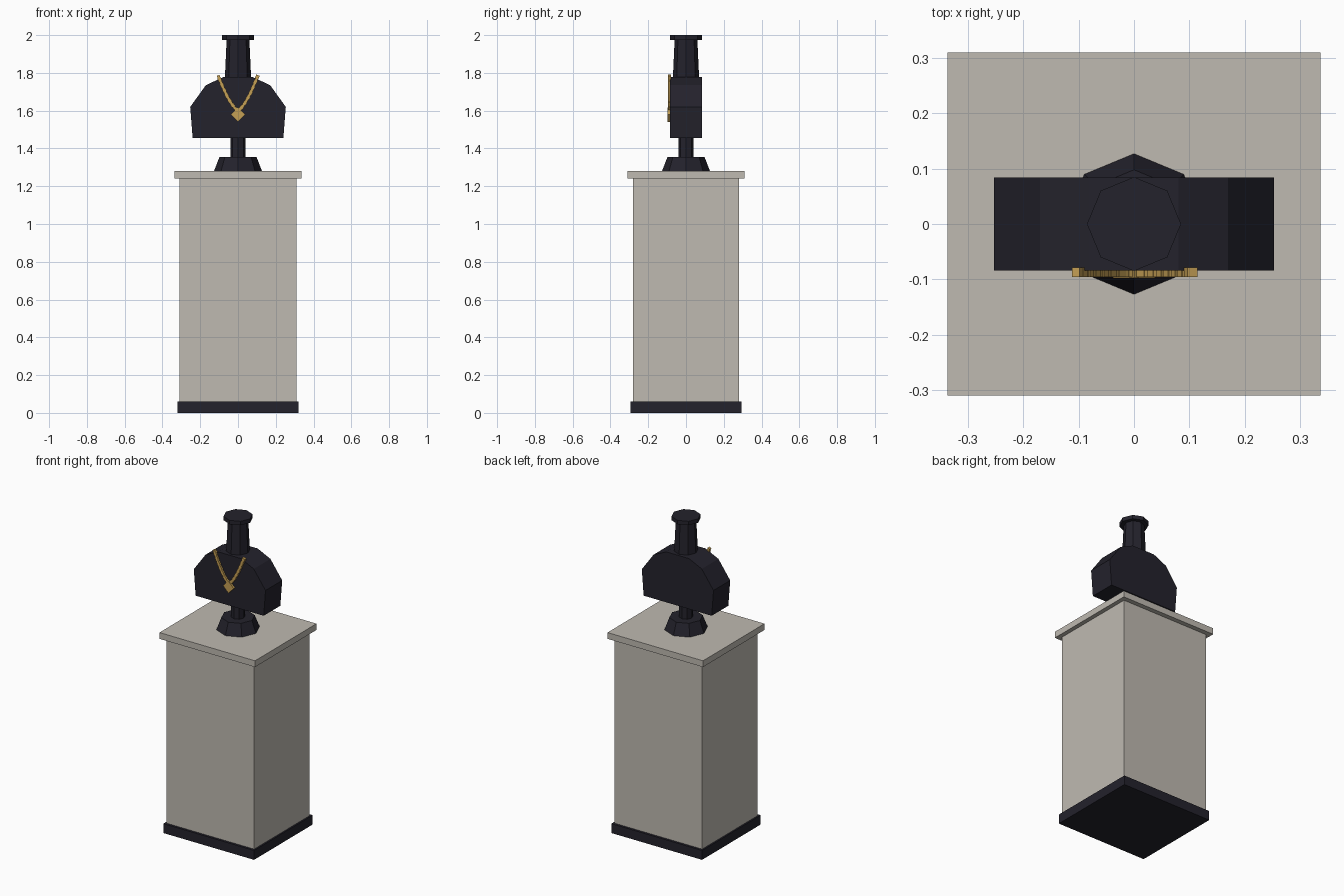
import bpy, math
from mathutils import Matrix, Vector

if "Cube" in bpy.data.objects:
    bpy.data.objects.remove(bpy.data.objects["Cube"])


def material(name, rgb):
    m = bpy.data.materials.new(name)
    m.diffuse_color = (*rgb, 1)
    m.use_nodes = True
    m.node_tree.nodes["Principled BSDF"].inputs["Base Color"].default_value = m.diffuse_color
    return m


STONE = material("warm grey stone", (0.52, 0.49, 0.44))
DARK = material("dark navy velvet", (0.017, 0.016, 0.025))
GOLD = material("gold", (0.56, 0.35, 0.09))


def box(name, half_x, half_y, z0, z1, mat):
    bpy.ops.mesh.primitive_cube_add(size=1, location=(0, 0, (z0 + z1) / 2))
    o = bpy.context.object
    o.name = name
    o.data.transform(Matrix.Diagonal((2 * half_x, 2 * half_y, z1 - z0, 1)))
    o.data.materials.append(mat)
    return o


def octagon(name, r0, r1, z0, z1):
    bpy.ops.mesh.primitive_cone_add(vertices=8, radius1=r0, radius2=r1,
                                    depth=z1 - z0, location=(0, 0, (z0 + z1) / 2))
    o = bpy.context.object
    o.name = name
    o.data.materials.append(DARK)
    return o


def prism(name, profile, y0, y1, mat):
    """Extrude an x-z outline (counter-clockwise from the front) along y."""
    n = len(profile)
    verts = [(x, y, z) for y in (y0, y1) for x, z in profile]
    faces = [tuple(range(n)), tuple(reversed(range(n, 2 * n)))]
    faces += [(i, i + n, (i + 1) % n + n, (i + 1) % n) for i in range(n)]
    me = bpy.data.meshes.new(name)
    me.from_pydata(verts, [], faces)
    me.materials.append(mat)
    o = bpy.data.objects.new(name, me)
    bpy.context.collection.objects.link(o)
    return o


# Pedestal
box("plinth", 0.32, 0.295, 0, 0.06, DARK)
box("pedestal_body", 0.31, 0.28, 0.06, 1.24, STONE)
box("pedestal_top", 0.337, 0.31, 1.24, 1.28, STONE)

# Bust stand, neck and cap
octagon("stand_foot", 0.127, 0.098, 1.28, 1.355)
octagon("stand_post", 0.041, 0.041, 1.35, 1.47)
octagon("neck", 0.07, 0.06, 1.76, 1.98)
octagon("neck_cap", 0.085, 0.085, 1.975, 2.0)

# Torso slab with sloping shoulders
right = [(0.24, 1.455), (0.253, 1.62), (0.17, 1.735), (0.08, 1.777)]
prism("torso", right + [(-x, z) for x, z in reversed(right)], -0.084, 0.084, DARK)


# Necklace: small links evenly spaced along a hanging curve
def hang(x):
    return Vector((x, -0.087, 1.603 + 0.183 * (abs(x) / 0.105) ** 1.5))


fine = [hang(-0.105 + 0.21 * i / 400) for i in range(401)]
length = [0.0]
for a, b in zip(fine, fine[1:]):
    length.append(length[-1] + (b - a).length)
LINKS = 28
verts, faces = [], []
quads = [(0, 1, 3, 2), (4, 6, 7, 5), (0, 4, 5, 1), (2, 3, 7, 6), (0, 2, 6, 4), (1, 5, 7, 3)]
for k in range(LINKS):
    target = length[-1] * (k + 0.5) / LINKS
    i = min(399, max(1, next(j for j, s in enumerate(length) if s >= target)))
    d = (fine[i + 1] - fine[i - 1]).normalized()
    side = Vector((-d.z, 0, d.x))
    hw = 0.0095 if k % 2 else 0.0075
    base = len(verts)
    for u in (-1, 1):
        for v in (-1, 1):
            for w in (-1, 1):
                verts.append(fine[i] + d * u * 0.0095 + side * v * hw
                             + Vector((0, w * 0.0085, 0)))
    faces += [tuple(base + q for q in f) for f in quads]
me = bpy.data.meshes.new("necklace_chain")
me.from_pydata(verts, [], faces)
me.materials.append(GOLD)
me.validate()
chain = bpy.data.objects.new("necklace_chain", me)
bpy.context.collection.objects.link(chain)

# Diamond pendant
prism("pendant", [(0, 1.54), (0.038, 1.579), (0, 1.618), (-0.038, 1.579)],
      -0.098, -0.082, GOLD)
